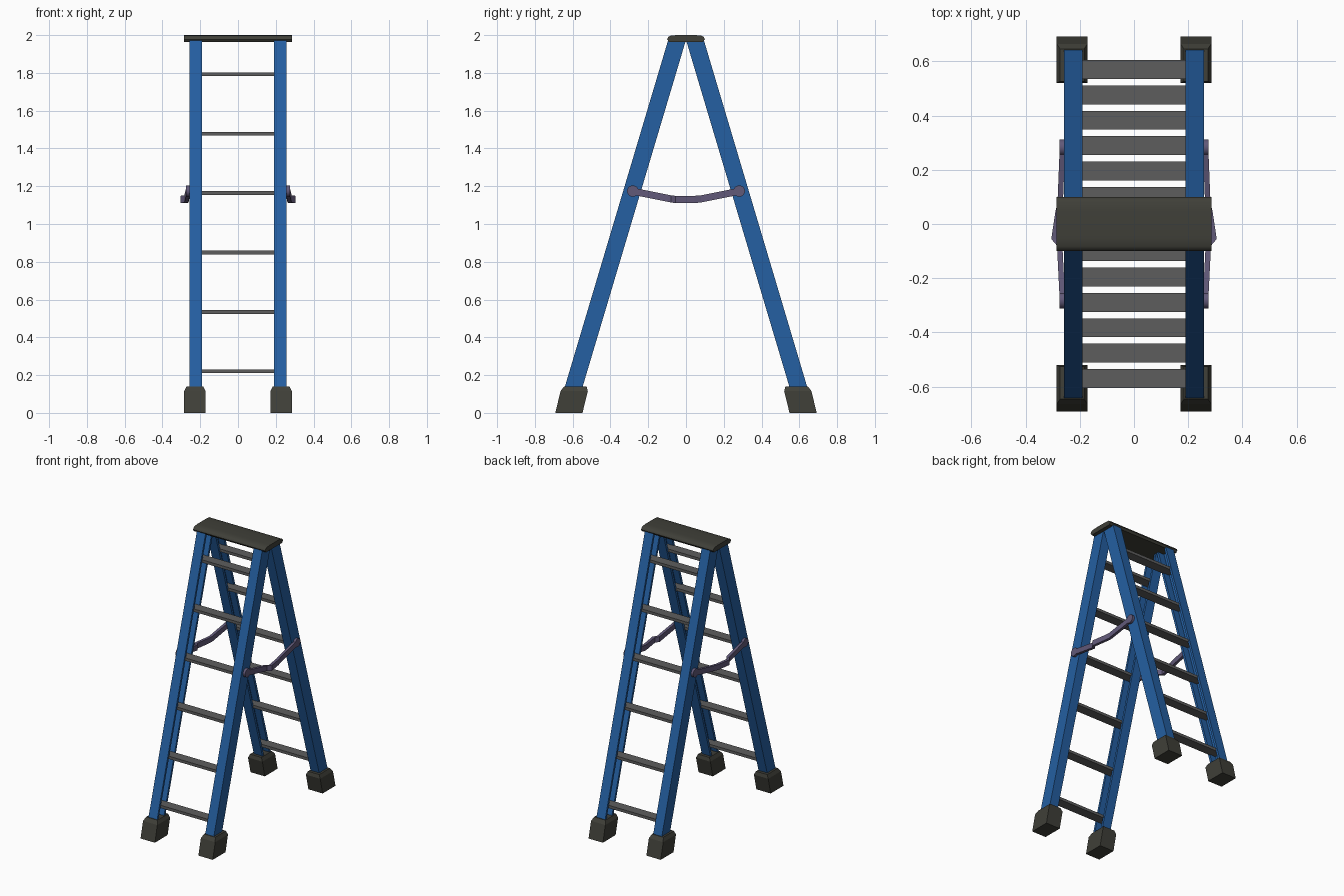
import bpy, bmesh, math
from mathutils import Vector

if "Cube" in bpy.data.objects:
    bpy.data.objects.remove(bpy.data.objects["Cube"])


def material(name, rgb):
    m = bpy.data.materials.new(name)
    m.diffuse_color = (*rgb, 1)
    m.use_nodes = True
    m.node_tree.nodes["Principled BSDF"].inputs["Base Color"].default_value = m.diffuse_color
    return m


BLUE = material("rail blue", (0.018, 0.115, 0.36))
GREY = material("rung grey", (0.11, 0.11, 0.11))
DARK = material("rubber dark", (0.05, 0.05, 0.04))
PURPLE = material("brace purple", (0.12, 0.10, 0.19))
SLOPE = 0.298                      # leg lean, dy per dz


def leg_y(z):
    return 0.57 + (0.22 - z) * SLOPE


def loft(name, rings, mat, bevel=0.0, smooth=False):
    """Skin a list of equal-length rings and cap both ends."""
    bm = bmesh.new()
    loops = [[bm.verts.new(p) for p in r] for r in rings]
    n = len(loops[0])
    for a, b in zip(loops, loops[1:]):
        for i in range(n):
            bm.faces.new((a[i], a[(i + 1) % n], b[(i + 1) % n], b[i]))
    bm.faces.new(loops[0][::-1])
    bm.faces.new(loops[-1])
    bmesh.ops.recalc_face_normals(bm, faces=bm.faces)
    me = bpy.data.meshes.new(name)
    bm.to_mesh(me)
    bm.free()
    me.materials.append(mat)
    ob = bpy.data.objects.new(name, me)
    bpy.context.collection.objects.link(ob)
    if bevel:
        mod = ob.modifiers.new("bevel", 'BEVEL')
        mod.width, mod.segments = bevel, 2
    if smooth:
        bpy.context.view_layer.objects.active = ob
        ob.select_set(True)
        bpy.ops.object.shade_smooth_by_angle(angle=math.radians(35))
        ob.select_set(False)
    return ob


def rect(x0, x1, y0, y1, z):
    return [(x0, y0, z), (x1, y0, z), (x1, y1, z), (x0, y1, z)]


# channel section of a rail, open toward the middle of the ladder
CHANNEL = [(0.19, -0.047), (0.258, -0.047), (0.258, 0.047), (0.19, 0.047),
           (0.19, 0.03), (0.238, 0.03), (0.238, -0.03), (0.19, -0.03)]

for fy, end in ((-1, "front"), (1, "back")):
    for sx, side in ((-1, "left"), (1, "right")):
        # leaning rail
        rings = [[(sx * x, fy * (leg_y(z) + y), z) for x, y in CHANNEL]
                 for z in (0.06, 1.972)]
        loft(f"{end}_{side}_rail", rings, BLUE)
        # rubber foot, sheared with the leg and chamfered at the top
        rings = []
        for z, yc, g in ((0, 0.62, 0), (0.115, 0.592, 0), (0.14, 0.586, 0.012)):
            rings.append(rect(sx * (0.172 + g), sx * (0.285 - g),
                              fy * (yc - 0.072 + g), fy * (yc + 0.072 - g), z))
        loft(f"{end}_{side}_foot", rings, DARK)
    # level rungs
    for i in range(6):
        z = 0.22 + i * 0.3145
        y = fy * leg_y(z)
        loft(f"{end}_rung_{i + 1}",
             [rect(-0.24, 0.24, y - 0.035, y + 0.035, z + d) for d in (-0.01, 0.01)], GREY)

# top cap: softly rounded plank
prof = [(-0.09, 1.964), (-0.1, 1.978), (-0.094, 1.99), (-0.082, 1.997), (-0.05, 2.0)]
prof += [(-y, z) for y, z in reversed(prof)]
loft("top_cap", [[(x, y, z) for y, z in prof] for x in (-0.285, 0.285)], DARK, smooth=True)

# folding spreader braces: (y, z, x) path of a flat bar
PATH = [(-0.28, 1.173, 0.264), (-0.08, 1.133, 0.274), (-0.055, 1.13, 0.295),
        (0.045, 1.13, 0.28), (0.08, 1.133, 0.272), (0.28, 1.173, 0.264)]
for sx, side in ((-1, "left"), (1, "right")):
    rings = [[(sx * (x - 0.01), y, z - 0.019), (sx * (x + 0.01), y, z - 0.019),
              (sx * (x + 0.01), y, z + 0.019), (sx * (x - 0.01), y, z + 0.019)]
             for y, z, x in PATH]
    loft(f"{side}_brace", rings, PURPLE)
    # round pivots on the rails
    for fy, end in ((-1, "front"), (1, "back")):
        rings = [[(sx * x, fy * 0.282 + 0.03 * math.cos(a), 1.174 + 0.03 * math.sin(a))
                  for a in (k * math.tau / 20 for k in range(20))] for x in (0.25, 0.275)]
        loft(f"{side}_{end}_brace_pivot", rings, PURPLE, smooth=True)
